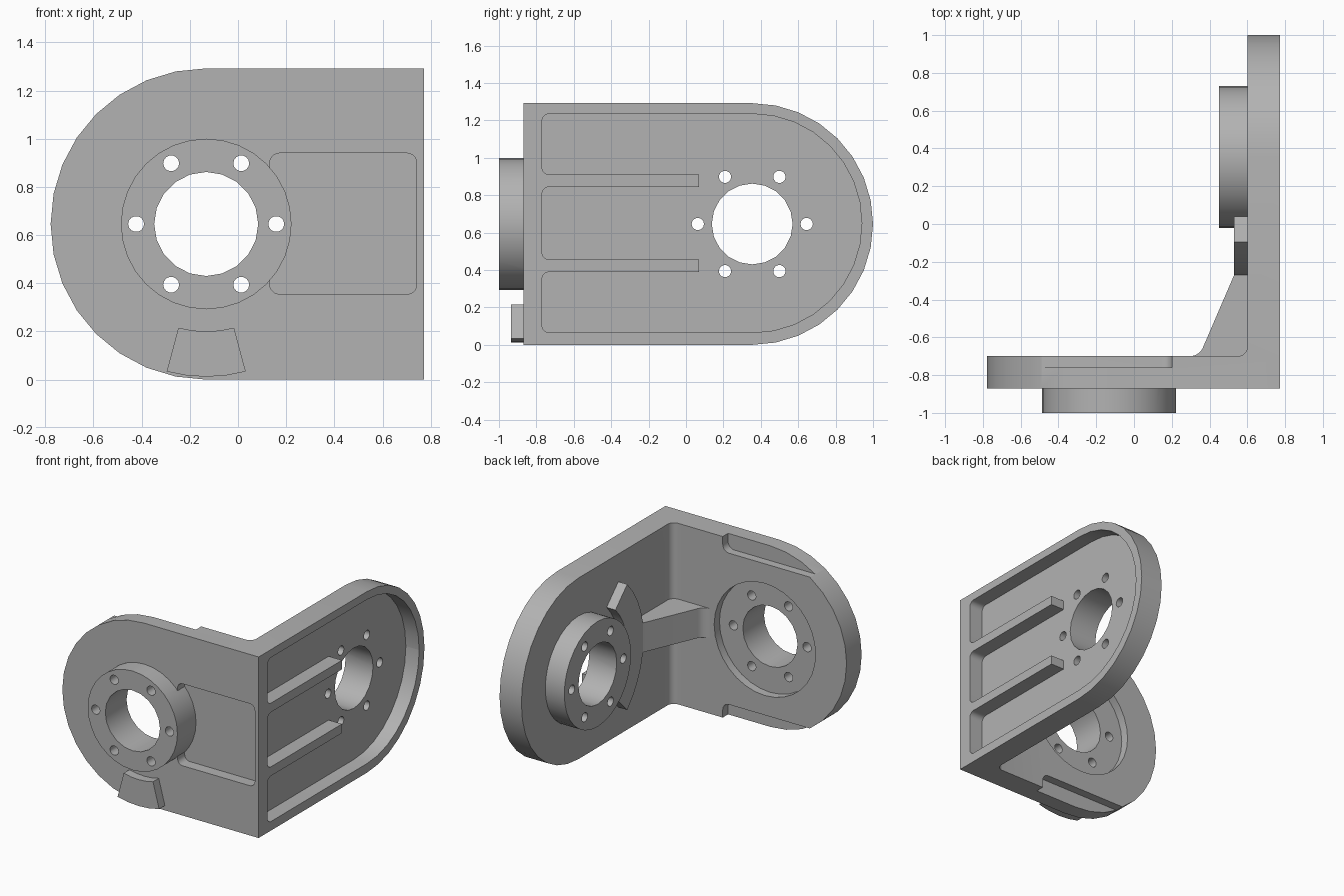
import bpy, bmesh, math
from mathutils import Vector, Matrix

cube = bpy.data.objects.get("Cube")
if cube:
    bpy.data.objects.remove(cube, do_unlink=True)

metal = bpy.data.materials.new("grey metal")
metal.use_nodes = True
GREY = (0.45, 0.45, 0.45, 1)
metal.diffuse_color = GREY
metal.node_tree.nodes["Principled BSDF"].inputs["Base Color"].default_value = GREY

H = 1.292            # bracket height
R = H / 2            # radius of the rounded plate ends, and axis height
FRONT_C = (-0.132, R)   # front bore centre (x, z)
SIDE_C = (0.354, R)     # side bore centre (y, z)


def rounded(corners, segs=8):
    """Polygon from (u, v) or (u, v, radius) corners."""
    pts, n = [], len(corners)
    for i, c in enumerate(corners):
        p = Vector(c[:2])
        if len(c) < 3:
            pts.append(p)
            continue
        a = (Vector(corners[i - 1][:2]) - p).normalized()
        b = (Vector(corners[(i + 1) % n][:2]) - p).normalized()
        half = a.angle(b) / 2
        centre = p + (a + b).normalized() * c[2] / math.sin(half)
        v0 = p + a * c[2] / math.tan(half) - centre
        v1 = p + b * c[2] / math.tan(half) - centre
        turn = math.atan2(v0.x * v1.y - v0.y * v1.x, v0.dot(v1))
        pts += [centre + Matrix.Rotation(turn * k / segs, 2) @ v0 for k in range(segs + 1)]
    return pts


def arc(centre, r, start, end, segs):
    return [Vector((centre[0] + r * math.cos(t), centre[1] + r * math.sin(t)))
            for t in (math.radians(start + (end - start) * k / segs) for k in range(segs + 1))]


def circle(centre, r, segs):
    return arc(centre, r, 0, 360, segs)[:-1]


def sector(centre, r_in, r_out, mid, half, segs):
    return (arc(centre, r_out, mid - half, mid + half, segs)
            + arc(centre, r_in, mid + half, mid - half, segs))


def prism(name, pts, axis, lo, hi):
    """Extrude a 2D outline along an axis."""
    place = {"x": lambda p, t: (t, p.x, p.y),
             "y": lambda p, t: (p.x, t, p.y),
             "z": lambda p, t: (p.x, p.y, t)}[axis]
    bm = bmesh.new()
    face = bm.faces.new([bm.verts.new(place(p, lo)) for p in pts])
    ext = bmesh.ops.extrude_face_region(bm, geom=[face])
    moved = [g for g in ext["geom"] if isinstance(g, bmesh.types.BMVert)]
    offset = Vector(place(Vector((0, 0)), hi - lo))
    bmesh.ops.translate(bm, verts=moved, vec=offset)
    bmesh.ops.remove_doubles(bm, verts=bm.verts, dist=1e-5)
    bmesh.ops.recalc_face_normals(bm, faces=bm.faces)
    mesh = bpy.data.meshes.new(name)
    bm.to_mesh(mesh)
    bm.free()
    mesh.materials.append(metal)
    obj = bpy.data.objects.new(name, mesh)
    bpy.context.collection.objects.link(obj)
    return obj


def combine(target, tool, operation):
    mod = target.modifiers.new("cut", "BOOLEAN")
    mod.operation, mod.solver, mod.object = operation, "EXACT", tool
    bpy.context.view_layer.objects.active = target
    bpy.ops.object.modifier_apply(modifier=mod.name)
    bpy.data.objects.remove(tool, do_unlink=True)


# Two plates at a right angle, with rounded free ends
bracket = prism("corner_bracket", rounded([
    (-1, -0.87), (0.772, -0.87), (0.772, 1.2), (0.6, 1.2), (0.6, -0.7, 0.05), (-1, -0.7)]),
    "z", -0.2, 1.5)
front_end = rounded([(-0.778, 0, R), (1, 0), (1, H), (-0.778, H, R)])
side_end = rounded([(-1.2, 0), (1, 0, R), (1, H, R), (-1.2, H)])
combine(bracket, prism("front_outline", front_end, "y", -2, 2), "INTERSECT")
combine(bracket, prism("side_outline", side_end, "x", -2, 2), "INTERSECT")

# Side pocket, leaving two stiffening ribs
E, RIB = -0.77, 0.07
pocket = rounded([
    (E, 0.065, 0.04), (0.94, 0.065, 0.584), (0.94, 1.235, 0.584), (E, 1.235, 0.04),
    (E, 0.91, 0.04), (RIB, 0.91), (RIB, 0.845), (E, 0.845, 0.04),
    (E, 0.455, 0.04), (RIB, 0.455), (RIB, 0.39), (E, 0.39, 0.04)])
combine(bracket, prism("side_pocket", pocket, "x", 0.667, 0.9), "DIFFERENCE")

# Front pocket
pocket = rounded([(0.132, 0.355, 0.04), (0.742, 0.355, 0.04),
                  (0.742, 0.94, 0.04), (0.132, 0.94, 0.04)], 5)
combine(bracket, prism("front_pocket", pocket, "y", -1, -0.79), "DIFFERENCE")

# Round seat and edge notches on the inner face of the front plate
combine(bracket, prism("inner_seat", circle(FRONT_C, 0.4, 32), "y", -0.76, -0.5), "DIFFERENCE")
for near, far in ((1.186, 1.5), (H - 1.186, -0.2)):
    notch = rounded([(-1, near), (0.2, near, 0.05), (0.2, far), (-1, far)])
    combine(bracket, prism("edge_notch", notch, "y", -0.76, -0.5), "DIFFERENCE")

# Hubs, then bores and bolt holes through everything
combine(bracket, prism("front_hub", circle(FRONT_C, 0.354, 32), "y", -1, -0.775), "UNION")
combine(bracket, prism("side_hub", circle(SIDE_C, 0.376, 32), "x", 0.45, 0.65), "UNION")
for centre, axis, lo, hi in ((FRONT_C, "y", -1.2, -0.4), (SIDE_C, "x", 0.3, 1)):
    combine(bracket, prism("bore", circle(centre, 0.216, 20), axis, lo, hi), "DIFFERENCE")
    for bolt in circle(centre, 0.291, 6):
        combine(bracket, prism("bolt_hole", circle(bolt, 0.033, 14), axis, lo, hi), "DIFFERENCE")

# Stop tabs: short one on the front, long one inside the side plate
front_tab = prism("front_stop_tab", sector(FRONT_C, 0.446, 0.634, 270, 15, 4), "y", -0.935, -0.8)
side_tab = prism("side_stop_tab", sector(SIDE_C, 0.446, 0.634, 180, 45, 10), "x", 0.53, 0.65)

# Gusset in the inner corner
gusset = prism("corner_gusset", rounded([
    (0.64, -0.27), (0.53, -0.27), (0.345, -0.7, 0.076), (0.29, -0.7), (0.29, -0.75), (0.64, -0.75)]),
    "z", R - 0.105, R + 0.105)

# Smooth curved walls, sharp edges
for obj in (bracket, front_tab, side_tab, gusset):
    bpy.ops.object.select_all(action="DESELECT")
    obj.select_set(True)
    bpy.context.view_layer.objects.active = obj
    bpy.ops.object.shade_smooth_by_angle(angle=math.radians(32))
